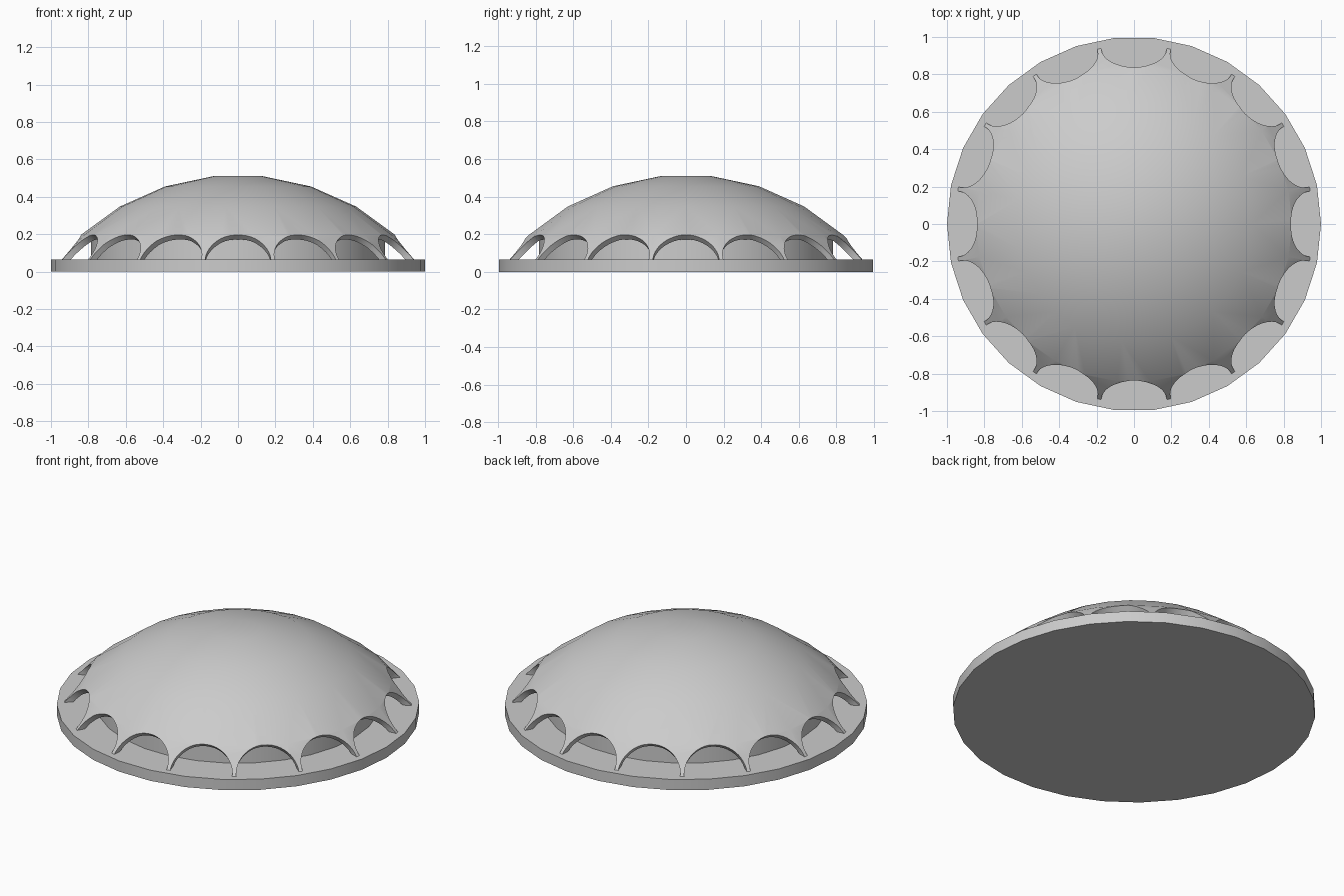
import bpy, bmesh, math
from mathutils import Matrix, Vector

if "Cube" in bpy.data.objects:
    bpy.data.objects.remove(bpy.data.objects["Cube"])

SIDES = 30            # facets around every round part
ARCHES = 16
CENTRE_Z = -0.746     # centre of the dome's sphere
BASE_TOP = 0.065

grey = bpy.data.materials.new("light grey")
grey.use_nodes = True
grey.diffuse_color = (0.6, 0.6, 0.6, 1)
grey.node_tree.nodes["Principled BSDF"].inputs["Base Color"].default_value = (0.6, 0.6, 0.6, 1)


def make(name, bm):
    bmesh.ops.recalc_face_normals(bm, faces=bm.faces)
    mesh = bpy.data.meshes.new(name)
    bm.to_mesh(mesh)
    bm.free()
    mesh.materials.append(grey)
    obj = bpy.data.objects.new(name, mesh)
    bpy.context.collection.objects.link(obj)
    return obj


def smooth(obj):
    bpy.ops.object.select_all(action='DESELECT')
    obj.select_set(True)
    bpy.context.view_layer.objects.active = obj
    bpy.ops.object.shade_smooth_by_angle(angle=math.radians(30))


def lathe(name, profile):
    """Revolve an open (radius, z) profile and cap both ends."""
    bm = bmesh.new()
    rings = []
    for r, z in profile:
        rings.append([bm.verts.new((r * math.cos(a), r * math.sin(a), z))
                      for a in (math.tau * i / SIDES for i in range(SIDES))])
    for low, high in zip(rings, rings[1:]):
        for i in range(SIDES):
            j = (i + 1) % SIDES
            bm.faces.new((low[i], low[j], high[j], high[i]))
    bm.faces.new(rings[0])
    bm.faces.new(rings[-1])
    return make(name, bm)


def dome_profile(radius, bottom):
    """Sphere rings at half steps, the last one trimmed at the bottom height."""
    points = []
    for deg in range(6, 60, 12):
        a = math.radians(deg)
        points.append(Vector((radius * math.sin(a), radius * math.cos(a) + CENTRE_Z)))
    t = (points[-2].y - bottom) / (points[-2].y - points[-1].y)
    points[-1] = points[-2].lerp(points[-1], t)
    return points


# Base disc and the inner drum wall
base = lathe("base_disc", [(1, 0), (1, BASE_TOP)])
wall = lathe("inner_wall", [(0.785, 0.06), (0.785, 0.21)])

# Thin dome shell
outer = dome_profile(1.263, 0.06)
inner = dome_profile(1.228, 0.06)
dome = lathe("dome_shell", outer + inner[::-1])

# Round cutters square to the dome's slope, one for each arch
bm = bmesh.new()
for i in range(ARCHES):
    place = (Matrix.Rotation(math.tau * i / ARCHES, 4, 'Z')
             @ Matrix.Translation((0.955, 0, BASE_TOP))
             @ Matrix.Rotation(math.radians(48), 4, 'Y'))
    bmesh.ops.create_cone(bm, cap_ends=True, segments=48, radius1=0.176,
                          radius2=0.176, depth=0.15, matrix=place)
cutter = make("arch_cutter", bm)
cutter.hide_render = True
cutter.hide_set(True)

cut = dome.modifiers.new("arches", 'BOOLEAN')
cut.operation = 'DIFFERENCE'
cut.solver = 'EXACT'
cut.object = cutter

# Apply the cut, then drop the cutter
bpy.context.view_layer.objects.active = dome
dome.select_set(True)
bpy.ops.object.modifier_apply(modifier=cut.name)
bpy.data.objects.remove(cutter)

for part in (base, wall, dome):
    smooth(part)
